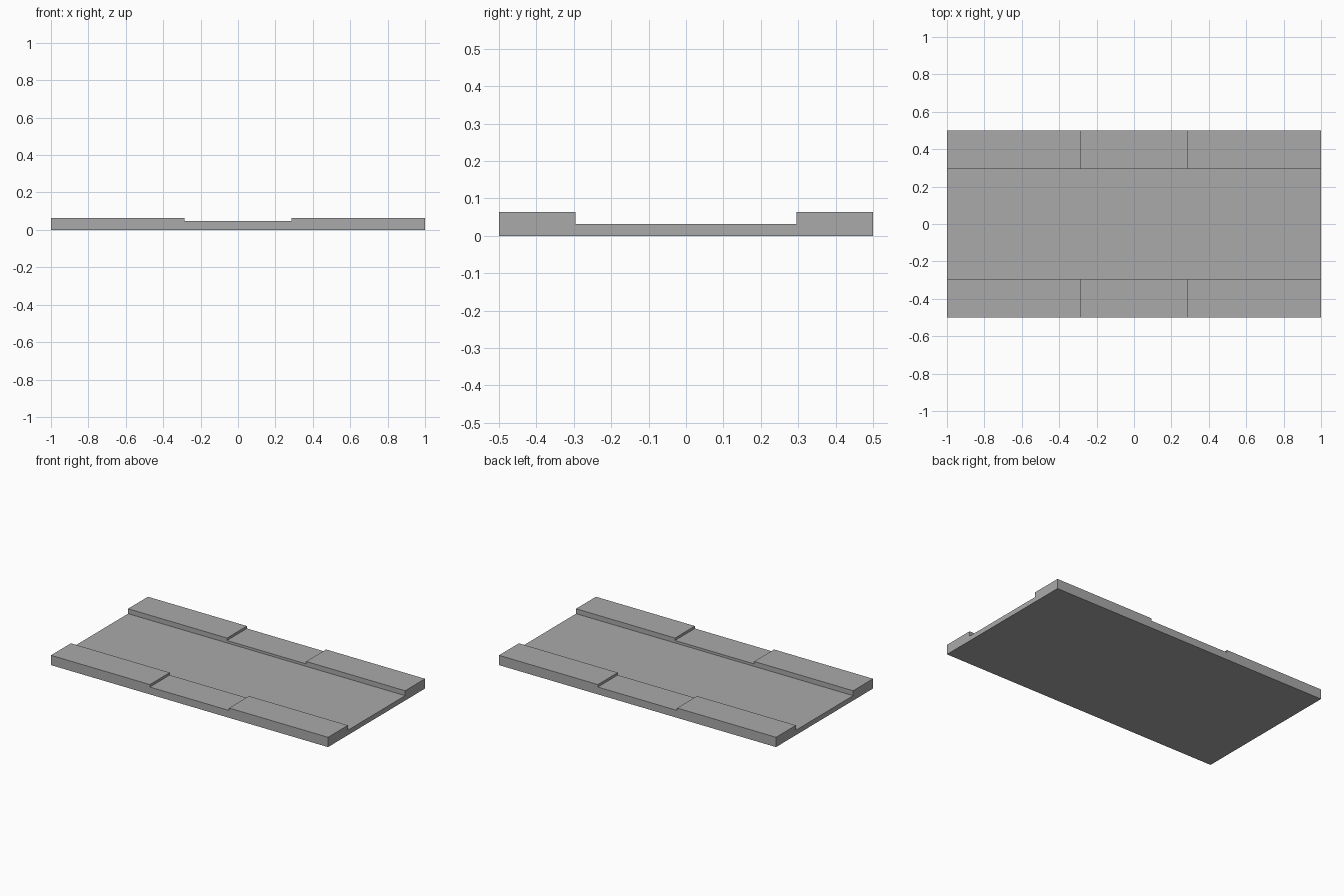
import bpy
import bmesh

cube = bpy.data.objects.get("Cube")
if cube:
    bpy.data.objects.remove(cube, do_unlink=True)

LENGTH, WIDTH = 2.0, 1.0
FLOOR, STEP, TOP = 0.032, 0.048, 0.064   # heights of deck, recess and rails
INNER, NOTCH = 0.295, 0.286              # half widths of channel and recess

grey = bpy.data.materials.new("plain_grey")
grey.use_nodes = True
colour = (0.4, 0.4, 0.4, 1)
grey.diffuse_color = colour
grey.node_tree.nodes["Principled BSDF"].inputs["Base Color"].default_value = colour


def extrude_profile(name, points, length):
    """Extrude a closed (y, z) profile along x, centred on x = 0."""
    bm = bmesh.new()
    face = bm.faces.new([bm.verts.new((-length / 2, y, z)) for y, z in points])
    grown = bmesh.ops.extrude_face_region(bm, geom=[face])["geom"]
    verts = [v for v in grown if isinstance(v, bmesh.types.BMVert)]
    bmesh.ops.translate(bm, verts=verts, vec=(length, 0, 0))
    bmesh.ops.recalc_face_normals(bm, faces=bm.faces)
    mesh = bpy.data.meshes.new(name)
    bm.to_mesh(mesh)
    bm.free()
    mesh.materials.append(grey)
    obj = bpy.data.objects.new(name, mesh)
    bpy.context.collection.objects.link(obj)
    return obj


# Channel plate: a flat deck with a raised rail along each long side
half = [(WIDTH / 2, 0), (WIDTH / 2, TOP), (INNER, TOP), (INNER, FLOOR)]
plate = extrude_profile("channel_plate", half + [(-y, z) for y, z in reversed(half)], LENGTH)

# Shallow recess across the middle of both rails
block = [(-WIDTH, STEP), (WIDTH, STEP), (WIDTH, 2 * TOP), (-WIDTH, 2 * TOP)]
cutter = extrude_profile("recess_cutter", block, 2 * NOTCH)
cutter.hide_render = True
cut = plate.modifiers.new("rail_recess", "BOOLEAN")
cut.operation = "DIFFERENCE"
cut.solver = "EXACT"
cut.object = cutter

# Apply the cut and discard the cutter
bpy.context.view_layer.objects.active = plate
plate.select_set(True)
bpy.ops.object.modifier_apply(modifier=cut.name)
bpy.data.objects.remove(cutter, do_unlink=True)
